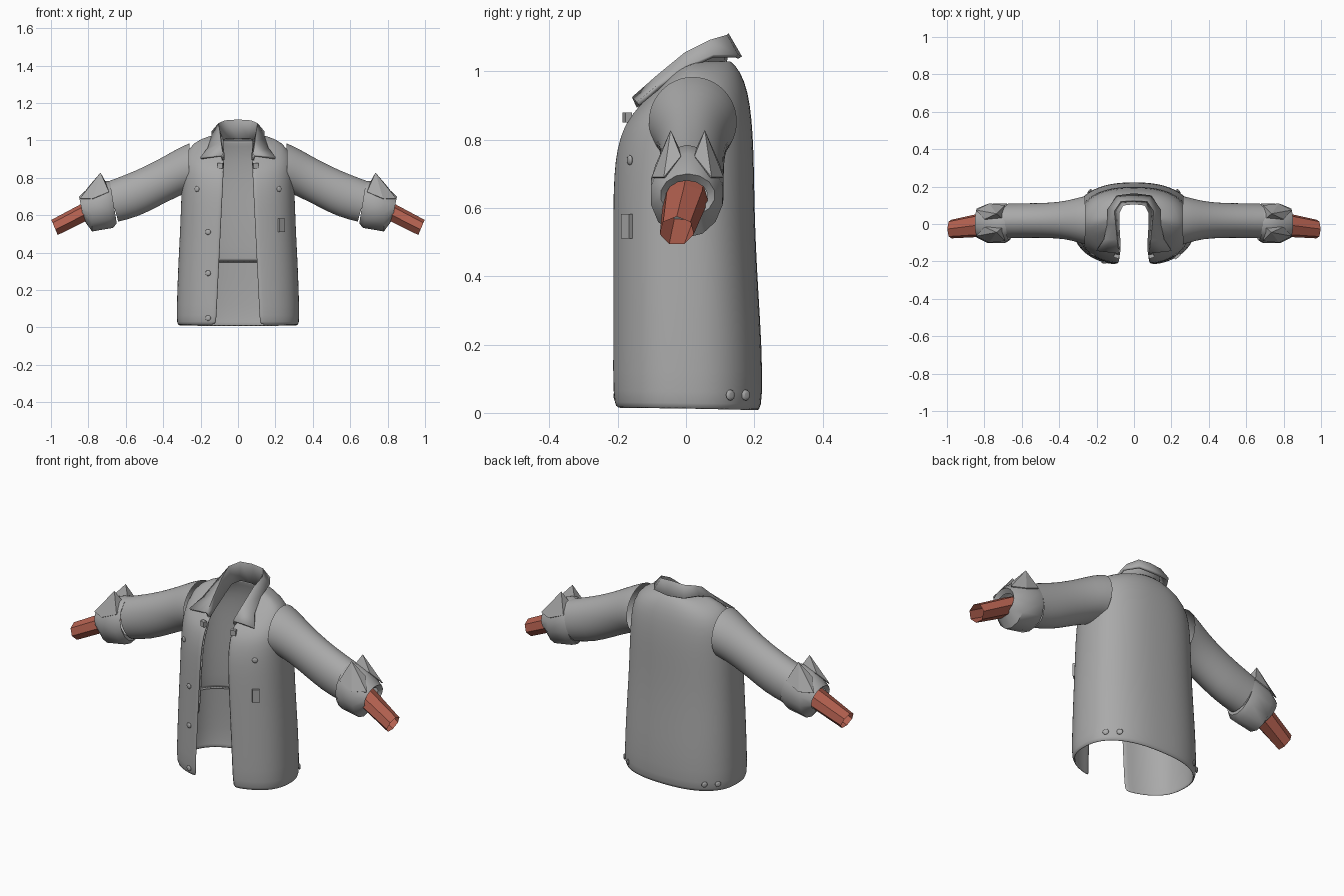
import bpy, bmesh, math
from mathutils import Vector

if "Cube" in bpy.data.objects:
    bpy.data.objects.remove(bpy.data.objects["Cube"])


def material(name, rgb):
    m = bpy.data.materials.new(name)
    m.diffuse_color = (*rgb, 1)
    m.use_nodes = True
    m.node_tree.nodes["Principled BSDF"].inputs["Base Color"].default_value = m.diffuse_color
    return m


GREY = material("jacket grey", (0.40, 0.40, 0.40))
RED = material("arm red", (0.46, 0.12, 0.08))


def make(name, verts, faces, mat=GREY, thick=0, offset=-1, sub=0, smooth=40, recalc=True):
    me = bpy.data.meshes.new(name)
    me.from_pydata([tuple(v) for v in verts], [], faces)
    me.materials.append(mat)
    if recalc:
        bm = bmesh.new()
        bm.from_mesh(me)
        bmesh.ops.recalc_face_normals(bm, faces=bm.faces)
        bm.to_mesh(me)
        bm.free()
    ob = bpy.data.objects.new(name, me)
    bpy.context.collection.objects.link(ob)
    if thick:
        mod = ob.modifiers.new("thickness", "SOLIDIFY")
        mod.thickness, mod.offset = thick, offset
    if sub:
        ob.modifiers.new("smooth", "SUBSURF").levels = sub
        ob.modifiers["smooth"].render_levels = sub
    if smooth:
        bpy.ops.object.select_all(action="DESELECT")
        ob.select_set(True)
        bpy.context.view_layer.objects.active = ob
        bpy.ops.object.shade_smooth_by_angle(angle=math.radians(smooth))
    return ob


def grid_faces(rows, cols, closed=False):
    return [(r * cols + c, r * cols + (c + 1) % cols,
             (r + 1) * cols + (c + 1) % cols, (r + 1) * cols + c)
            for r in range(rows - 1) for c in range(cols if closed else cols - 1)]


# ---- Jacket body: open-fronted rings (half width, front y, back y, front z, side z, back z)
BODY = [(.322, -.215, .215, .012, .010, .005), (.33, -.225, .225, .045, .04, .04),
        (.325, -.223, .222, .20, .20, .20), (.32, -.222, .213, .34, .34, .34),
        (.31, -.221, .203, .52, .52, .52), (.305, -.22, .20, .65, .67, .67),
        (.30, -.214, .198, .74, .78, .77), (.295, -.20, .193, .80, .88, .86),
        (.27, -.186, .182, .835, .965, .94), (.20, -.172, .16, .86, 1.015, 1.0),
        (.105, -.155, .128, .885, 1.035, 1.035)]
POWER = 2.4


def body_ring(r, inset=0, n=41):
    w, yf, yb, zf, zs, zb = r
    gap = .118 - .045 * zf / .9
    w, yf, yb = w - inset, yf + inset, yb - inset
    a0 = math.acos(min(.98, (gap / w) ** (POWER / 2)))
    pts = []
    for i in range(n):
        a = -a0 + (math.pi + 2 * a0) * i / (n - 1)
        c, s = math.cos(a), math.sin(a)
        x = w * math.copysign(abs(c) ** (2 / POWER), c)
        k = abs(s) ** (2 / POWER)
        y, z = (yb * k, zs + (zb - zs) * k) if s > 0 else (yf * k, zs + (zf - zs) * k)
        pts.append((x, y, z))
    return pts


def loft_body(name, rings, inset, thick):
    verts = [p for r in rings for p in body_ring(r, inset)]
    make(name, verts, grid_faces(len(rings), 41), thick=thick, sub=1, recalc=False)


loft_body("jacket_body", BODY, 0, .012)
loft_body("jacket_lining", BODY[3:10], .02, .006)

# ---- Collar: stand, fold crest and turned-down edge, one half mirrored across
STAND = [(0, .112, 1.01), (.06, .105, 1.01), (.085, .06, 1.0), (.085, 0, .97),
         (.08, -.08, .93), (.078, -.145, .895)]
CREST = [(0, .125, 1.105), (.07, .12, 1.10), (.105, .07, 1.085), (.10, 0, 1.05),
         (.093, -.08, .985), (.085, -.155, .92)]
FALL = [(0, .158, 1.04), (.09, .148, 1.045), (.135, .08, 1.045), (.14, 0, 1.01),
        (.16, -.08, .955), (.20, -.14, .905)]
rows = []
for row in (STAND, CREST, FALL):
    rows += row[::-1] + [(-x, y, z) for x, y, z in row[1:]]
make("collar", rows, grid_faces(3, 11), thick=.014, offset=0, smooth=60)


# ---- Tubes: rings given as top (x, z), bottom (x, z), front y, back y
def tube(name, side, rings, n, mat=GREY, **kw):
    verts = []
    for xt, zt, xb, zb, yf, yb in rings:
        for i in range(n):
            a = 2 * math.pi * i / n
            k = (1 + math.cos(a)) / 2
            verts.append((side * (xb + (xt - xb) * k),
                          (yf + yb) / 2 + (yb - yf) / 2 * math.sin(a), zb + (zt - zb) * k))
    return make(name, verts, grid_faces(len(rings), n, True), mat, **kw)


SLEEVE = [(.26, .985, .265, .72, -.11, .15), (.31, .965, .285, .715, -.10, .142),
          (.40, .912, .34, .69, -.08, .122), (.50, .86, .43, .645, -.075, .113),
          (.60, .817, .535, .59, -.075, .112), (.70, .78, .64, .565, -.075, .11)]
CUFF = [(.69, .755, .655, .58, -.08, .10), (.685, .782, .648, .555, -.088, .108),
        (.72, .785, .67, .532, -.105, .113), (.785, .76, .78, .513, -.105, .11),
        (.85, .70, .825, .575, -.075, .085), (.83, .68, .81, .585, -.06, .065)]
ARM = [(.78, .69, .76, .585, -.07, .065), (.82, .67, .80, .57, -.07, .062),
       (.998, .575, .962, .49, -.078, .024)]


def body_y(x, w, y):
    return y * (1 - (abs(x) / w) ** POWER) ** (1 / POWER)


def button(name, x, y, z, normal, r=.015):
    bpy.ops.mesh.primitive_uv_sphere_add(segments=12, ring_count=6, radius=r, location=(x, y, z))
    ob = bpy.context.object
    ob.name = name
    ob.scale = (1, 1, .4)
    ob.rotation_euler = Vector(normal).to_track_quat("Z", "Y").to_euler()
    ob.data.materials.append(GREY)
    bpy.ops.object.shade_smooth_by_angle()


def plate(name, loc, size, turn):
    bpy.ops.mesh.primitive_cube_add(size=1, location=loc, rotation=(0, 0, turn))
    ob = bpy.context.object
    ob.name = name
    ob.scale = size
    ob.data.materials.append(GREY)


for s, tag in ((1, "left"), (-1, "right")):
    tube(tag + "_sleeve", s, SLEEVE, 24, sub=1)
    tube(tag + "_cuff", s, CUFF, 14, smooth=50)
    tube(tag + "_arm", s, ARM, 7, RED, smooth=0)
    # Pointed cuff flaps either side of the split
    for y, w in ((-.045, -1), (.055, 1)):
        flap = [(.735, y, .828), (.69, y + w * .045, .725), (.70, y - w * .03, .765),
                (.80, y - w * .03, .752), (.845, y + w * .02, .69), (.775, y + w * .055, .69)]
        make(tag + "_cuff_flap", [(s * a, b, c) for a, b, c in flap],
             [(0, 1, 2), (0, 2, 3), (0, 3, 4), (0, 4, 5), (0, 5, 1)], thick=.005, smooth=0)
    # Chest button, hem buttons and lapel tab
    button(tag + "_chest_button", s * .22, body_y(.22, .302, -.214), .74, (s * .5, -1, 0))
    for y in (.13, .175):
        x = .33 * (1 - (y / .225) ** POWER) ** (1 / POWER)
        button(tag + "_hem_button", s * x, y, .052, (s, .8, 0), .016)
    plate(tag + "_lapel_tab", (s * .093, -.172, .865), (.028, .02, .03), s * .3)

# ---- Front closure buttons and pocket tab
for z in (.05, .29, .51):
    button("front_button", -.16, body_y(.16, .325, -.224), z, (-.15, -1, 0))
plate("pocket_tab", (.232, -.173, .547), (.036, .014, .072), .7)
